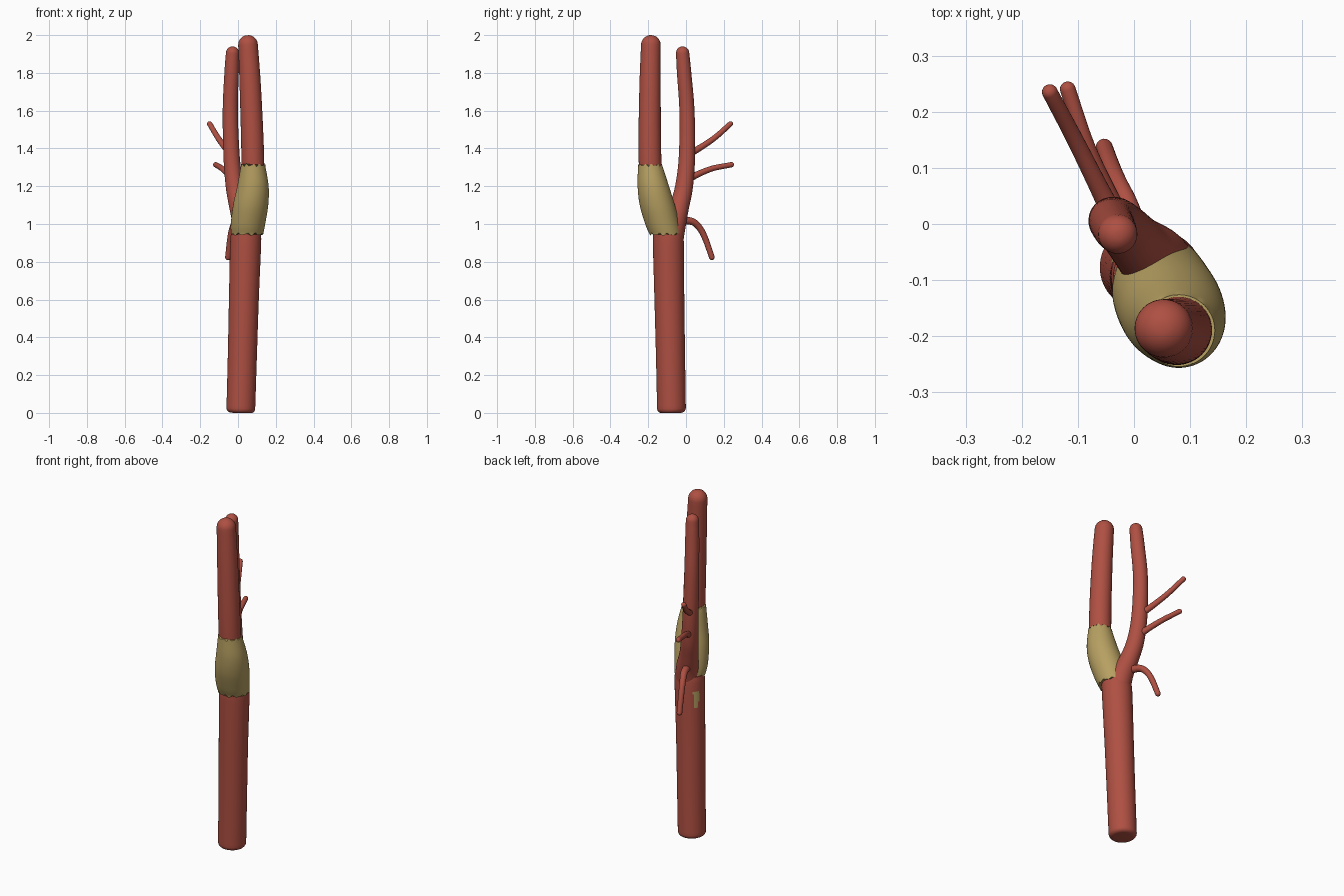
import bpy, bmesh, math
from mathutils import Vector

if "Cube" in bpy.data.objects:
    bpy.data.objects.remove(bpy.data.objects["Cube"])


def material(name, rgb):
    m = bpy.data.materials.new(name)
    m.diffuse_color = (*rgb, 1)
    m.use_nodes = True
    m.node_tree.nodes["Principled BSDF"].inputs["Base Color"].default_value = m.diffuse_color
    return m


RED = material("artery red", (0.43, 0.08, 0.055))
GOLD = material("plaque gold", (0.47, 0.35, 0.12))


def spline(stations, steps):
    """Smooth (x, y, z, radius) samples through the stations."""
    p = [Vector(s) for s in stations]
    p = [2 * p[0] - p[1]] + p + [2 * p[-1] - p[-2]]
    out = []
    for i in range(1, len(p) - 2):
        a, b, c, d = p[i - 1:i + 3]
        for k in range(steps):
            t = k / steps
            out.append(0.5 * (2 * b + (c - a) * t + (2 * a - 5 * b + 4 * c - d) * t * t
                              + (3 * b - a - 3 * c + d) * t ** 3))
    return out + [p[-2]]


def tube(name, stations, steps=8, sides=32, dome=True, bevel=0.0, level=False, ragged=0.0):
    """Swept round tube; optional domed tip, bevelled foot, level rings and ragged rims."""
    s = spline(stations, steps)
    pts = [v.to_3d() for v in s]
    rad = [v[3] for v in s]
    n = len(pts)
    tans = [(pts[min(i + 1, n - 1)] - pts[max(i - 1, 0)]).normalized() for i in range(n)]
    rings = list(zip(pts, rad, tans))
    if bevel:
        c, r, t = rings[0]
        foot = []
        for k in range(5):
            a = k / 5 * math.pi / 2
            foot.append((c - t * bevel * math.cos(a), r - bevel * (1 - math.sin(a)), t))
        rings = foot + rings
    if dome:
        c, r, t = rings[-1]
        for k in range(1, 8):
            a = k / 8 * math.pi / 2
            rings.append((c + t * r * math.sin(a), r * math.cos(a), t))
    bm = bmesh.new()
    loops = []
    u = Vector((1, 0, 0))
    for i, (c, r, t) in enumerate(rings):
        if level:
            t = Vector((0, 0, 1))
        u = (u - t * u.dot(t)).normalized()
        w = t.cross(u)
        rim = ragged if i in (0, len(rings) - 1) else 0
        loop = []
        for k in range(sides):
            a = 2 * math.pi * k / sides
            jag = t * rim * (math.sin(a * 11) + 0.5 * math.sin(a * 17 + 1))
            loop.append(bm.verts.new(c + (u * math.cos(a) + w * math.sin(a)) * r + jag))
        loops.append(loop)
    for a, b in zip(loops, loops[1:]):
        for k in range(sides):
            j = (k + 1) % sides
            bm.faces.new((a[k], a[j], b[j], b[k]))
    bm.faces.new(loops[0][::-1])
    bm.faces.new(loops[-1])
    me = bpy.data.meshes.new(name)
    bm.to_mesh(me)
    bm.free()
    ob = bpy.data.objects.new(name, me)
    bpy.context.collection.objects.link(ob)
    bpy.context.view_layer.objects.active = ob
    ob.select_set(True)
    bpy.ops.object.shade_smooth_by_angle(angle=math.radians(40))
    ob.select_set(False)
    return ob


# Main trunk, with a rounded foot and a small plaque spot on its back
trunk = tube("trunk", [(0.015, -0.077, 0.024, 0.076), (0.023, -0.082, 0.3, 0.077),
                       (0.031, -0.088, 0.6, 0.079), (0.040, -0.093, 0.88, 0.082),
                       (0.043, -0.096, 0.95, 0.080)],
             steps=16, sides=64, dome=False, bevel=0.024)
trunk.data.materials.append(RED)
trunk.data.materials.append(GOLD)
for f in trunk.data.polygons:
    d = f.center - Vector((0.036, -0.092, 0.82))
    side = (-d.x - d.y) / math.sqrt(2)
    if d.y > 0 and d.x < 0.02 and abs(d.z) < 0.05 and abs(side - 0.02) < 0.008 + d.z * 0.12 + 0.006:
        f.material_index = 1

# Swollen plaque bulb with ragged rims
bulb = tube("plaque_bulb", [(0.048, -0.108, 0.945, 0.085), (0.053, -0.125, 1.0, 0.091),
                            (0.067, -0.152, 1.1, 0.093), (0.079, -0.173, 1.2, 0.083),
                            (0.080, -0.190, 1.312, 0.064)],
            sides=96, dome=False, level=True, ragged=0.005)
bulb.data.materials.append(GOLD)

# Front branch, rising out of the bulb
front = tube("front_branch", [(0.080, -0.185, 1.2, 0.058), (0.079, -0.190, 1.32, 0.060),
                              (0.074, -0.192, 1.5, 0.059), (0.064, -0.190, 1.75, 0.056),
                              (0.053, -0.186, 1.948, 0.052)], sides=48)
front.data.materials.append(RED)

# Rear branch, flared where it leaves the trunk
rear = tube("rear_branch", [(0.046, -0.085, 0.91, 0.070), (0.033, -0.062, 1.0, 0.062),
                            (0.006, -0.036, 1.09, 0.052), (-0.018, -0.010, 1.2, 0.047),
                            (-0.034, 0.005, 1.36, 0.043), (-0.041, 0.005, 1.6, 0.040),
                            (-0.034, -0.010, 1.8, 0.038), (-0.029, -0.018, 1.905, 0.035)],
            sides=48)
rear.data.materials.append(RED)

# Three thin side vessels
vessels = {
    "upper_vessel": [(-0.035, 0.01, 1.37, 0.020), (-0.060, 0.06, 1.395, 0.017),
                     (-0.105, 0.15, 1.455, 0.015), (-0.150, 0.235, 1.53, 0.014)],
    "middle_vessel": [(-0.025, 0.01, 1.235, 0.019), (-0.050, 0.06, 1.262, 0.017),
                      (-0.085, 0.14, 1.294, 0.015), (-0.118, 0.24, 1.314, 0.014)],
    "lower_vessel": [(0.010, -0.03, 1.02, 0.022), (-0.012, 0.035, 1.012, 0.019),
                     (-0.030, 0.075, 0.975, 0.017), (-0.042, 0.105, 0.915, 0.016),
                     (-0.053, 0.137, 0.824, 0.015)],
}
for name, path in vessels.items():
    tube(name, path, sides=20).data.materials.append(RED)
